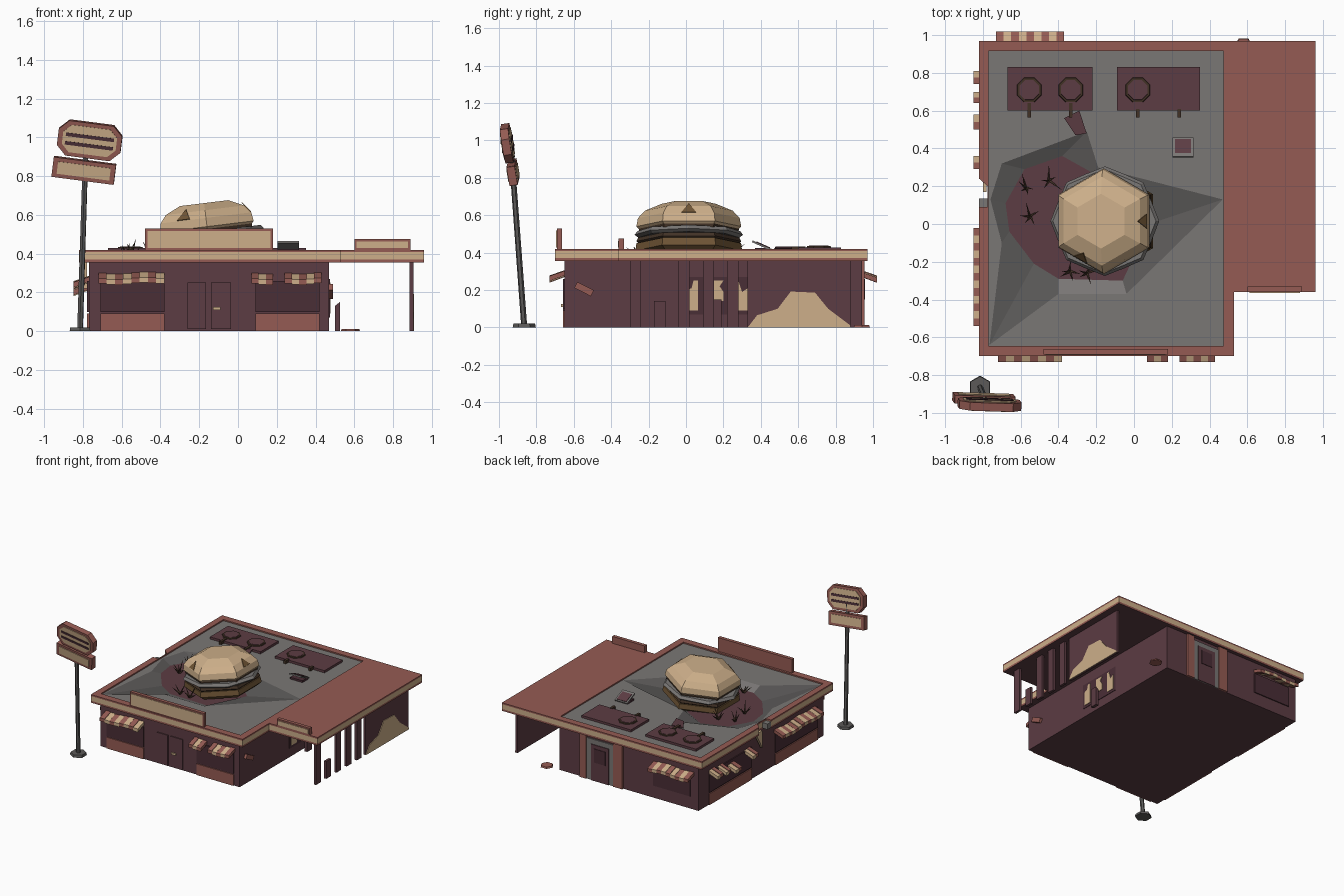
import bpy, bmesh, math, random
from mathutils import Matrix, Vector

random.seed(4)
if "Cube" in bpy.data.objects:
    bpy.data.objects.remove(bpy.data.objects["Cube"])


def lin(c):
    c /= 255
    return c / 12.92 if c < 0.04 else ((c + 0.055) / 1.055) ** 2.4


def material(name, r, g, b):
    m = bpy.data.materials.new(name)
    m.use_nodes = True
    col = (lin(r), lin(g), lin(b), 1)
    m.diffuse_color = col
    m.node_tree.nodes["Principled BSDF"].inputs["Base Color"].default_value = col
    return m


TAN = material("tan", 205, 175, 138)
RED = material("brick red", 149, 91, 83)
MAROON = material("maroon", 92, 60, 67)
GLASS = material("dark glass", 74, 46, 54)
GREY = material("roof grey", 122, 119, 117)
SOOT = material("soot grey", 92, 90, 89)
BROWN = material("toasted brown", 112, 86, 54)
DARK = material("dark brown", 66, 50, 38)


def finish(name, bm, mats, matrix=None):
    bmesh.ops.recalc_face_normals(bm, faces=bm.faces)
    me = bpy.data.meshes.new(name)
    bm.to_mesh(me)
    bm.free()
    for m in mats:
        me.materials.append(m)
    ob = bpy.data.objects.new(name, me)
    bpy.context.collection.objects.link(ob)
    if matrix:
        ob.matrix_world = matrix
    return ob


def prism(name, base, offset, mat, matrix=None):
    """Sweep a flat outline of 3D points along an offset."""
    bm = bmesh.new()
    f = bm.faces.new([bm.verts.new(p) for p in base])
    ext = bmesh.ops.extrude_face_region(bm, geom=[f])
    vs = [v for v in ext["geom"] if isinstance(v, bmesh.types.BMVert)]
    bmesh.ops.translate(bm, verts=vs, vec=offset)
    return finish(name, bm, [mat], matrix)


def box(name, lo, hi, mat, matrix=None):
    (a, b, c), (d, e, f) = lo, hi
    return prism(name, [(a, b, c), (d, b, c), (d, e, c), (a, e, c)], (0, 0, f - c), mat, matrix)


def lathe(name, rings, n, mat, matrix, phase=0.0, wave=0.0):
    """Stack n-sided rings of (radius, height)."""
    bm = bmesh.new()
    loops = []
    for r, z in rings:
        loops.append([bm.verts.new((
            (r - wave * (i % 2)) * math.cos(phase + i * math.tau / n),
            (r - wave * (i % 2)) * math.sin(phase + i * math.tau / n), z)) for i in range(n)])
    for a, b in zip(loops, loops[1:]):
        for i in range(n):
            j = (i + 1) % n
            bm.faces.new((a[i], a[j], b[j], b[i]))
    bm.faces.new(loops[0])
    bm.faces.new(loops[-1])
    return finish(name, bm, [mat], matrix)


def at(side, u, out, z):
    """Point on a wall: along it, outward from it, and up."""
    return {"front": (u, -0.65 - out, z), "back": (u, 0.94 + out, z),
            "left": (-0.77 - out, u, z), "right": (0.47 + out, u, z)}[side]


def plate(name, side, u0, u1, z0, z1, mat, thick=0.008):
    pts = [at(side, u, 0, z) for u, z in ((u0, z0), (u1, z0), (u1, z1), (u0, z1))]
    off = Vector(at(side, 0, thick, 0)) - Vector(at(side, 0, 0, 0))
    return prism(name, pts, off, mat)


def awning(side, u0, u1, drop=0.0, sag=0.006):
    n = max(2, round((u1 - u0) / 0.04))
    w = (u1 - u0) / n
    for i in range(n):
        d = drop + sag * math.sin(i * 0.9)
        pts = [at(side, u0 + i * w, o, z - d)
               for o, z in ((0, 0.30), (0, 0.275), (0.08, 0.245), (0.08, 0.272))]
        off = Vector(at(side, w, 0, 0)) - Vector(at(side, 0, 0, 0))
        prism(f"{side}_awning_stripe", pts, off, TAN if i % 2 else RED)


# Building walls
box("building_walls", (-0.77, -0.65, 0), (0.47, 0.94, 0.36), MAROON)

# Windows, lower panels and awnings
for side, u0, u1, panel in (("front", -0.71, -0.38, 1), ("front", 0.09, 0.42, 1), ("back", -0.70, -0.37, 0),
                            ("left", -0.57, -0.03, 1), ("left", 0.27, 0.81, 1)):
    plate(f"{side}_window", side, u0, u1, 0.10, 0.26, GLASS)
    if panel:
        plate(f"{side}_lower_panel", side, u0, u1, 0.0, 0.09, RED)
for side, u0, u1, drop in (("front", -0.72, -0.38, 0), ("front", 0.07, 0.18, 0), ("front", 0.24, 0.43, 0),
                           ("back", -0.73, -0.37, 0), ("left", -0.54, -0.02, 0.02),
                           ("left", 0.29, 0.36, 0.03), ("left", 0.50, 0.58, 0.06),
                           ("left", 0.64, 0.70, 0.03), ("left", 0.74, 0.81, 0.02)):
    awning(side, u0, u1, drop)

# Front doors
for u0, u1 in ((-0.26, -0.165), (-0.14, -0.035)):
    plate("front_door", "front", u0, u1, 0.01, 0.25, MAROON)
plate("front_door_handle", "front", -0.13, -0.09, 0.11, 0.125, TAN, 0.018)

# Back door
for u0, u1 in ((-0.10, -0.02), (0.22, 0.28)):
    plate("back_door_pillar", "back", u0, u1, 0, 0.355, RED, 0.015)
plate("back_door_frame", "back", -0.02, 0.22, 0, 0.33, GREY, 0.008)
plate("back_door", "back", 0.02, 0.18, 0, 0.29, MAROON, 0.014)
plate("back_door_window", "back", 0.05, 0.15, 0.15, 0.26, GLASS, 0.018)

# Service window with broken panes
plate("service_window", "right", -0.02, 0.35, 0.07, 0.27, GLASS, 0.004)
for outline in ([(0, 0.09), (0.065, 0.09), (0.065, 0.25), (0.04, 0.25), (0.03, 0.21), (0, 0.20)],
                [(0.13, 0.14), (0.2, 0.14), (0.2, 0.19), (0.18, 0.22), (0.2, 0.25), (0.13, 0.25)],
                [(0.26, 0.09), (0.33, 0.09), (0.33, 0.21), (0.3, 0.19), (0.28, 0.25), (0.26, 0.25)]):
    prism("broken_pane", [at("right", y, 0.003, z) for y, z in outline], (0.005, 0, 0), TAN)
box("loose_wall_scrap", (-0.01, -0.05, -0.018), (0.02, 0.05, 0.018), RED,
    Matrix.Translation((0.47, -0.545, 0.205)) @ Matrix.Rotation(math.radians(-27), 4, "X"))

# Canopy posts and painted end wall
for i in range(5):
    y = -0.27 + 0.13 * i
    box("canopy_post", (0.885, y - 0.03, 0), (0.905, y + 0.03, 0.14 if i == 1 else 0.36), MAROON)
prism("broken_post", [(0.5, 0.13, 0), (0.525, 0.13, 0), (0.525, 0.13, 0.15), (0.5, 0.13, 0.13)], (0, 0.06, 0), MAROON)
box("canopy_wall", (0.885, 0.33, 0), (0.903, 0.88, 0.36), MAROON)
hill = [(0.33, 0), (0.38, 0.065), (0.49, 0.10), (0.56, 0.192), (0.69, 0.186), (0.76, 0.10), (0.88, 0.01), (0.88, 0)]
prism("wall_patch", [(0.903, y, z) for y, z in hill], (0.005, 0, 0), TAN)
lathe("ground_scrap", [(0.05, 0), (0.045, 0.012)], 6, RED, Matrix.Translation((0.58, 0.94, 0)))

# Roof trim in three bands, with a broken gap on one side
outline = [(-0.82, -0.70), (0.53, -0.70), (0.53, -0.36), (0.96, -0.36), (0.96, 0.97), (-0.82, 0.97),
           (-0.82, 0.24), (-0.775, 0.20), (-0.775, 0.09), (-0.82, 0.09)]
deck = [(-0.77, -0.645), (0.475, -0.645), (0.475, 0.915), (-0.77, 0.915)]


def ring(bm, pts, z):
    vs = [bm.verts.new((x, y, z)) for x, y in pts]
    return vs, [bm.edges.new((vs[i - 1], vs[i])) for i in range(len(vs))]


def bridge(bm, a, b, idx=lambda i: 0):
    for i in range(len(a)):
        bm.faces.new((a[i - 1], a[i], b[i], b[i - 1])).material_index = idx(i)


bm = bmesh.new()
levels = [ring(bm, outline, z) for z in (0.355, 0.37, 0.408, 0.42)]
for k in range(3):
    bridge(bm, levels[k][0], levels[k + 1][0], lambda i: k % 2)
bm.faces.new(levels[0][0]).material_index = 2
inner, inner_edges = ring(bm, deck, 0.42)
bmesh.ops.triangle_fill(bm, edges=levels[3][1] + inner_edges, use_beauty=True)
low, _ = ring(bm, deck, 0.40)
bridge(bm, inner, low)
finish("roof_trim", bm, [RED, TAN, MAROON])
box("trim_gap_ledge", (-0.82, 0.09, 0.36), (-0.77, 0.135, 0.405), GREY)
prism("trim_gap_shard", [(-0.80, 0.17, 0.22), (-0.80, 0.25, 0.36), (-0.80, 0.17, 0.36)], (0.02, 0, 0), TAN)

# Roof deck with a dented crater
crater = [(0.47, 0.13), (-0.19, 0.30), (-0.25, 0.49), (-0.70, 0.32), (-0.76, 0.13),
          (-0.70, -0.10), (-0.765, -0.64), (-0.40, -0.37), (-0.04, -0.37)]
pit = [(0.08, 0), (-0.2, 0.26), (-0.38, 0.36), (-0.58, 0.29), (-0.68, 0.11),
       (-0.66, -0.04), (-0.53, -0.21), (-0.40, -0.29), (-0.06, -0.3)]
bm = bmesh.new()
edge = ring(bm, deck, 0.41)[1]
rim, rim_edges = ring(bm, crater, 0.41)
bmesh.ops.triangle_fill(bm, edges=edge + rim_edges, use_beauty=True)
floor, _ = ring(bm, pit, 0.38)
bridge(bm, rim, floor, lambda i: 0 if i == 8 else 1)
bm.faces.new(floor).material_index = 2
finish("roof_deck", bm, [GREY, SOOT, MAROON])

# Roof sign boards
for name, x0, x1, y, top in (("front", -0.48, 0.18, -0.69, 0.53), ("canopy", 0.60, 0.89, -0.36, 0.475)):
    box(f"{name}_sign_board", (x0, y, 0.41), (x1, y + 0.028, top), RED)
    box(f"{name}_sign_face", (x0 + 0.012, y - 0.004, 0.428), (x1 - 0.012, y, top - 0.012), TAN)

# Roof vents, hatch and scraps
for x0, x1, fans in ((-0.67, -0.22, (-0.555, -0.335)), (-0.09, 0.35, (0.02, 0.24))):
    box("vent_box", (x0, 0.60, 0.405), (x1, 0.83, 0.428), MAROON)
    for x in fans:
        if x < 0.2:
            lathe("vent_fan_rim", [(0.072, 0.425), (0.068, 0.435)], 8, DARK, Matrix.Translation((x, 0.71, 0)), math.pi / 8)
            lathe("vent_fan_cap", [(0.058, 0.43), (0.056, 0.437)], 8, MAROON, Matrix.Translation((x, 0.71, 0)), math.pi / 8)
        box("vent_pipe", (x - 0.01, 0.565, 0.405), (x + 0.01, 0.64 if x < 0 else 0.61, 0.434), DARK)
tilt = Matrix.Translation((0.26, 0.405, 0.438)) @ Matrix.Rotation(math.radians(-24), 4, "X")
box("roof_hatch", (-0.055, -0.055, -0.005), (0.055, 0.055, 0.005), GREY, tilt)
box("roof_hatch_panel", (-0.042, -0.035, 0.004), (0.042, 0.045, 0.009), MAROON, tilt)
box("roof_hatch_base", (0.205, 0.37, 0.405), (0.315, 0.44, 0.425), GLASS)
prism("roof_scrap", [(-0.37, 0.56, 0.412), (-0.29, 0.60, 0.425), (-0.25, 0.48, 0.425), (-0.31, 0.47, 0.412)], (0, 0, 0.008), MAROON)

# Splinters sticking out of the crater
for cx, cy in ((-0.57, 0.19), (-0.45, 0.23), (-0.55, 0.04), (-0.34, -0.25), (-0.25, -0.26)):
    for k in range(5):
        spin = Matrix.Rotation(k * math.tau / 5 + random.random(), 4, "Z") @ Matrix.Rotation(random.uniform(0.4, 1.1), 4, "X")
        lathe("splinter", [(0.008, 0), (0.001, random.uniform(0.06, 0.11))], 3, DARK, Matrix.Translation((cx, cy, 0.38)) @ spin)

# Giant burger, tilted into the roof
lean = Matrix.Translation((-0.155, 0.015, 0)) @ Matrix.Translation((0, 0, 0.5)) @ Matrix.Rotation(math.radians(-7), 4, "Y")
up = math.pi / 2
lathe("bottom_bun", [(0.24, -0.12), (0.285, -0.09), (0.28, -0.05)], 6, BROWN, lean, up)
lathe("lower_patty", [(0.27, -0.05), (0.28, -0.04), (0.27, -0.02)], 6, DARK, lean, up)
lathe("lettuce", [(0.27, -0.02), (0.29, -0.005), (0.275, 0.015)], 16, GREY, lean, up, 0.02)
lathe("upper_patty", [(0.265, 0.01), (0.27, 0.04)], 6, DARK, lean, up)
bun = lathe("top_bun", [(0.265, 0.025), (0.28, 0.04), (0.272, 0.085), (0.235, 0.125), (0.145, 0.162)], 6, TAN, lean, up)
for direction in ((1, 0, 0.6), (-0.5, -0.8, 0.9)):
    f = max(bun.data.polygons, key=lambda p: p.normal.dot(Vector(direction).normalized()))
    flat = f.normal.to_track_quat("Z", "Y").to_matrix().to_4x4()
    lathe("bun_bite", [(0.045, 0), (0.044, 0.004)], 3, BROWN, lean @ Matrix.Translation(f.center) @ flat, up)

# Leaning roadside sign
foot, head = Vector((-0.815, -0.865, 0)), Vector((-0.785, -0.935, 0.95))
aim = (head - foot).to_track_quat("Z", "Y").to_matrix().to_4x4()
lathe("sign_base", [(0.062, 0), (0.058, 0.02)], 6, SOOT, Matrix.Translation(foot), up)
lathe("sign_pole", [(0.016, 0), (0.015, (head - foot).length)], 6, SOOT, Matrix.Translation(foot + Vector((0, 0, 0.005))) @ aim)


def cut_rect(w, h, c, y):
    return [(sx * a, y, sz * b) for sx, sz, flip in ((1, 1, 0), (-1, 1, 1), (-1, -1, 0), (1, -1, 1))
            for a, b in (((w, h - c), (w - c, h)) if not flip else ((w - c, h), (w, h - c)))]


def sign(name, center, w, h, c):
    m = (Matrix.Translation(center) @ Matrix.Rotation(math.radians(-3), 4, "Z")
         @ Matrix.Rotation(math.radians(9), 4, "X") @ Matrix.Rotation(math.radians(7.5), 4, "Y"))
    prism(f"{name}_frame", cut_rect(w, h, c, -0.022), (0, 0.044, 0), RED, m)
    for y in (-0.026, 0.022):
        prism(f"{name}_face", cut_rect(w - 0.025, h - 0.02, c * 0.8, y), (0, 0.004, 0), TAN, m)
    return m


m = sign("burger_sign", (-0.765, -0.955, 0.985), 0.165, 0.092, 0.05)
for z in (-0.025, 0.02):
    for y in (-0.029, 0.022):
        box("burger_sign_bar", (-0.125, y, z - 0.009), (0.125, y + 0.007, z + 0.009), GLASS, m)
sign("lower_sign", (-0.795, -0.925, 0.83), 0.162, 0.052, 0.002)
